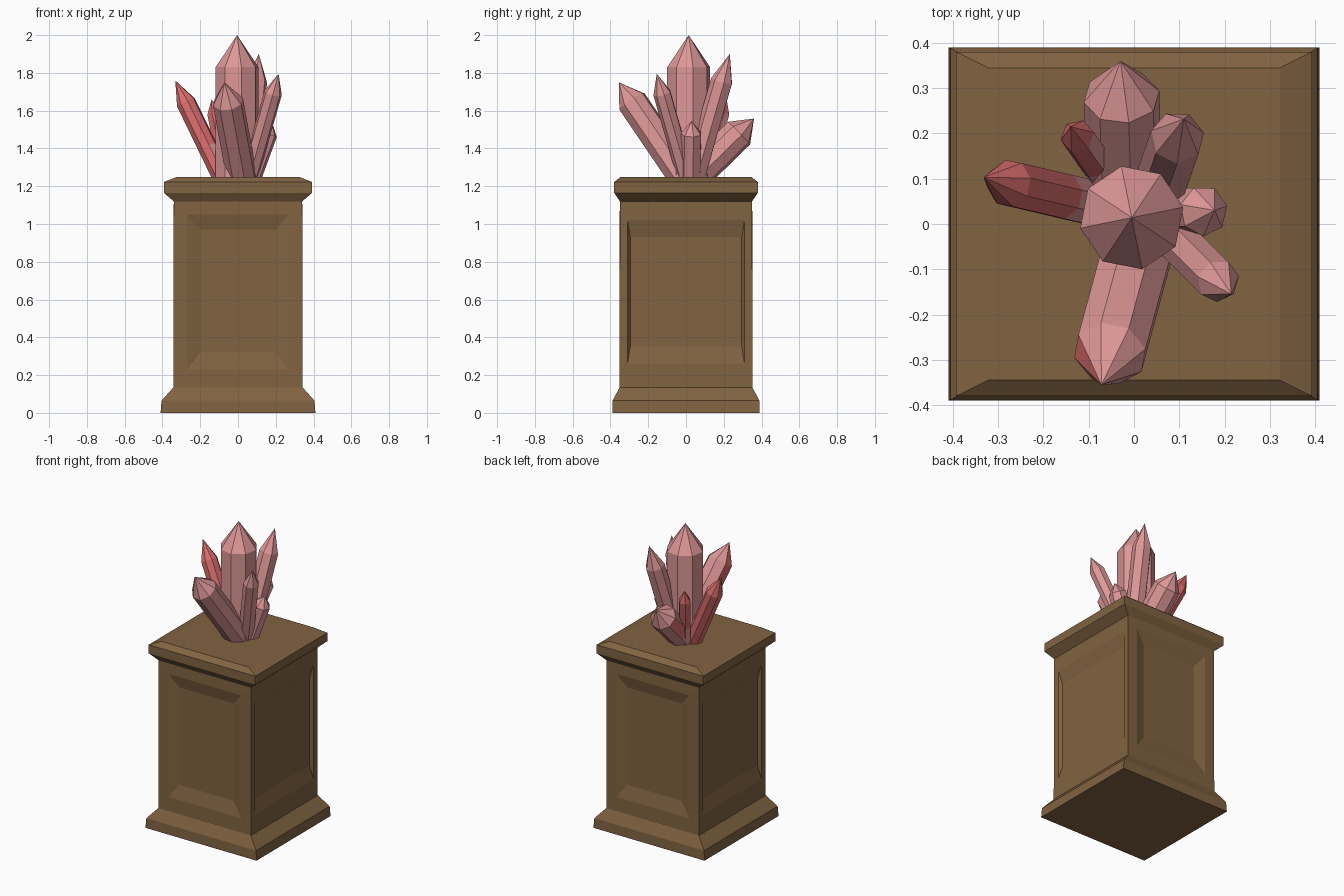
import bpy, bmesh, math
from mathutils import Vector

if "Cube" in bpy.data.objects:
    bpy.data.objects.remove(bpy.data.objects["Cube"])


def material(name, rgb):
    m = bpy.data.materials.new(name)
    m.diffuse_color = (*rgb, 1)
    m.use_nodes = True
    m.node_tree.nodes["Principled BSDF"].inputs["Base Color"].default_value = m.diffuse_color
    return m


BROWN = material("brown wood", (0.22, 0.125, 0.053))
PINK = material("pink crystal", (0.73, 0.31, 0.31))
RED = material("red crystal", (0.72, 0.155, 0.155))


def finish(bm, name, mats):
    bmesh.ops.recalc_face_normals(bm, faces=bm.faces)
    me = bpy.data.meshes.new(name)
    bm.to_mesh(me)
    bm.free()
    for m in mats:
        me.materials.append(m)
    ob = bpy.data.objects.new(name, me)
    bpy.context.collection.objects.link(ob)
    return ob


def bridge(bm, a, b):
    n = len(a)
    return [bm.faces.new((a[i], a[(i + 1) % n], b[(i + 1) % n], b[i])) for i in range(n)]


# Pedestal: stacked rectangles (half x, half y, z), with recessed side panels
profile = [(0.41, 0.39, 0), (0.405, 0.388, 0.065), (0.342, 0.352, 0.135),
           (0.34, 0.35, 1.12), (0.393, 0.38, 1.165), (0.393, 0.38, 1.222),
           (0.322, 0.345, 1.25)]
bm = bmesh.new()
rings = [[bm.verts.new((sx * x, sy * y, z)) for sx, sy in ((-1, -1), (1, -1), (1, 1), (-1, 1))]
         for x, y, z in profile]
bm.faces.new(rings[0])
bm.faces.new(rings[-1])
sides = []
for i in range(len(rings) - 1):
    faces = bridge(bm, rings[i], rings[i + 1])
    if i == 2:
        sides = faces


def panel_ring(axis, sign, dist, w, z0, z1, corners):
    out = []
    for v in corners:
        p = Vector((0, 0, z0 if v.co.z < 0.6 else z1))
        p[axis] = sign * dist
        p[1 - axis] = math.copysign(w, v.co[1 - axis])
        out.append(bm.verts.new(p))
    return out


for f in sides:
    c = f.calc_center_median()
    axis = 0 if abs(c.x) > abs(c.y) else 1
    sign = math.copysign(1, c[axis])
    corners = list(f.verts)
    bm.faces.remove(f)
    if axis == 0:
        outer = panel_ring(0, sign, 0.341, 0.31, 0.26, 1.02, corners)
        inner = panel_ring(0, sign, 0.32, 0.295, 0.35, 0.93, corners)
    else:
        outer = panel_ring(1, sign, 0.351, 0.27, 0.23, 1.05, corners)
        inner = panel_ring(1, sign, 0.33, 0.20, 0.32, 0.97, corners)
    bridge(bm, corners, outer)
    bridge(bm, outer, inner)
    bm.faces.new(inner)
finish(bm, "pedestal", [BROWN])


# Crystals: straight prisms with pointed tips, red towards the left
def crystal(name, base, tip, r, tip_len, sides=8, red=True, turn=0.2):
    base, tip = Vector(base), Vector(tip)
    d = (tip - base).normalized()
    rot = Vector((0, 0, 1)).rotation_difference(d)
    length = (tip - base).length
    bm = bmesh.new()
    prev = None
    steps = [-0.04, 0.4 * (length - tip_len), length - tip_len] if red else [-0.04, length - tip_len]
    for t in steps:
        ring = []
        for k in range(sides):
            a = math.tau * k / sides + turn
            ring.append(bm.verts.new(base + rot @ Vector((r * math.cos(a), r * math.sin(a), t))))
        if prev:
            bridge(bm, prev, ring)
        else:
            bm.faces.new(ring)
        prev = ring
    top = bm.verts.new(tip)
    for k in range(sides):
        bm.faces.new((prev[k], prev[(k + 1) % sides], top))
    for f in bm.faces:
        f.material_index = int(red and f.calc_center_median().x < -0.1)
    finish(bm, name, [PINK, RED])


crystal("center_crystal", (-0.005, 0.014, 1.25), (-0.005, 0.014, 2.0), 0.116, 0.17, red=False)
crystal("front_crystal", (0.02, -0.015, 1.25), (-0.072, -0.355, 1.75), 0.082, 0.125)
crystal("back_crystal", (-0.02, 0.045, 1.25), (-0.03, 0.36, 1.558), 0.085, 0.11)
crystal("left_crystal", (-0.085, 0.045, 1.25), (-0.332, 0.103, 1.76), 0.053, 0.13)
crystal("small_back_left_crystal", (-0.06, 0.10, 1.25), (-0.14, 0.215, 1.66), 0.038, 0.08, 6)
crystal("back_right_crystal", (0.045, 0.045, 1.25), (0.11, 0.232, 1.9), 0.06, 0.15, 7)
crystal("front_right_crystal", (0.06, 0.0, 1.25), (0.215, -0.155, 1.795), 0.048, 0.11, 7)
crystal("small_right_crystal", (0.07, 0.025, 1.25), (0.178, 0.03, 1.545), 0.056, 0.07, 7)
